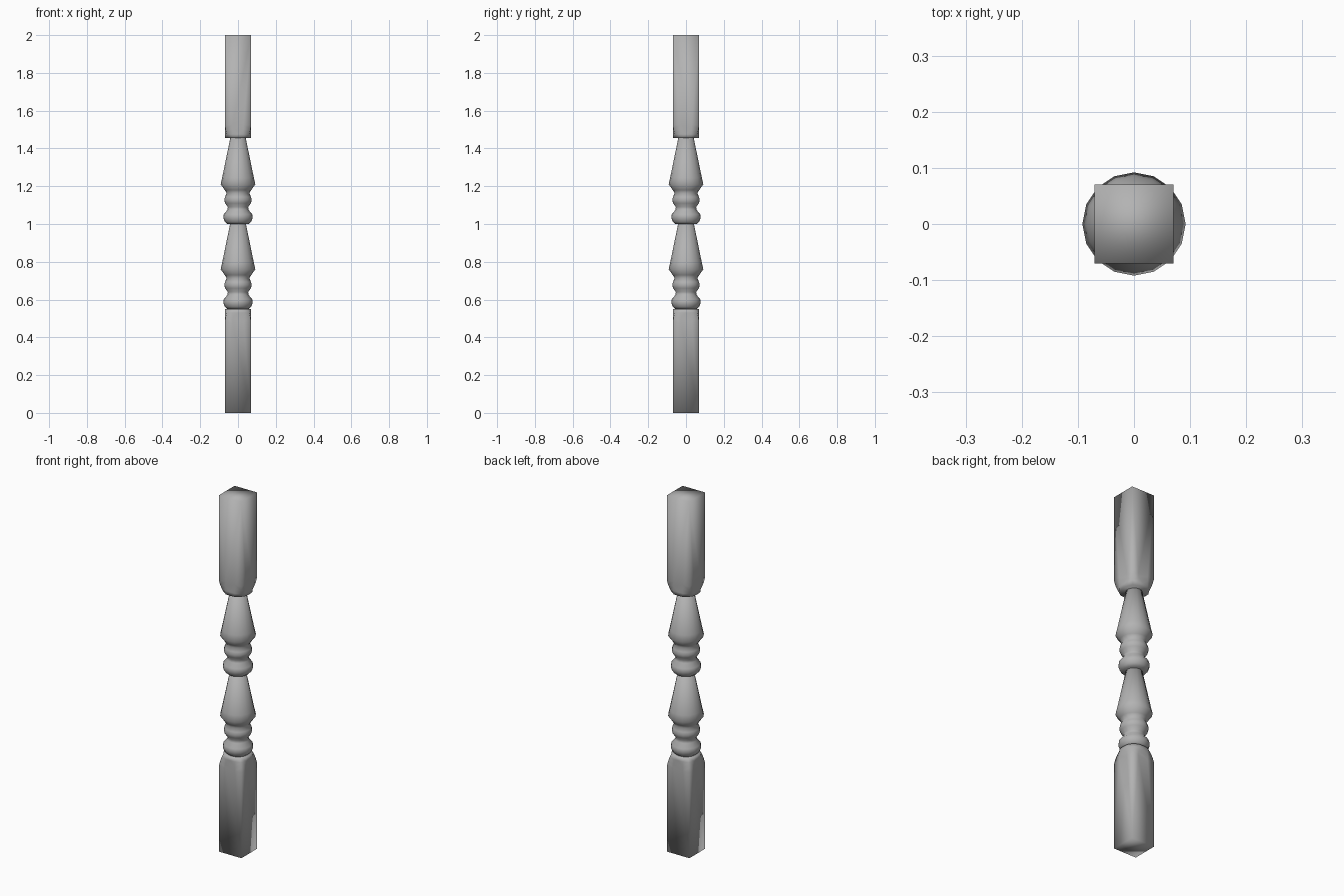
import bpy, bmesh
from math import sin, cos, pi

if "Cube" in bpy.data.objects:
    bpy.data.objects.remove(bpy.data.objects["Cube"])

HALF = 0.07  # half width of the square blocks

grey = bpy.data.materials.new("dark_grey")
grey.diffuse_color = (0.45, 0.45, 0.45, 1)
grey.use_nodes = True
grey.node_tree.nodes["Principled BSDF"].inputs["Base Color"].default_value = grey.diffuse_color


def loft(name, rows, segs, square=False):
    """Stack rings of (radius, z); square rings are clipped to the block width."""
    bm = bmesh.new()
    rings = []
    for r, z in rows:
        ring = []
        for i in range(segs):
            a = 2 * pi * i / segs
            c, s = cos(a), sin(a)
            rad = min(r, HALF / max(abs(c), abs(s))) if square else r
            ring.append(bm.verts.new((rad * c, rad * s, z)))
        rings.append(ring)
    for lo, hi in zip(rings, rings[1:]):
        for i in range(segs):
            j = (i + 1) % segs
            bm.faces.new((lo[i], lo[j], hi[j], hi[i]))
    bm.faces.new(rings[0])
    bm.faces.new(rings[-1])
    bmesh.ops.recalc_face_normals(bm, faces=bm.faces[:])
    if square:  # merge the flat sides so the soft shading spans whole faces
        bmesh.ops.dissolve_limit(bm, angle_limit=0.02, verts=bm.verts[:], edges=bm.edges[:])
        bmesh.ops.triangulate(bm, faces=bm.faces[:])
    for f in bm.faces:
        f.smooth = True
    mesh = bpy.data.meshes.new(name)
    bm.to_mesh(mesh)
    bm.free()
    mesh.materials.append(grey)
    ob = bpy.data.objects.new(name, mesh)
    bpy.context.collection.objects.link(ob)
    return ob


# square end blocks with corners rounded off towards the turned part
shoulder = [(0.1, 0.07), (0.093, 0.045), (0.084, 0.02), (0.074, 0.0)]
loft("lower_block", [(0.1, 0.0)] + [(r, 0.55 - d) for r, d in shoulder], 16, True)
loft("upper_block", [(r, 1.455 + d) for r, d in reversed(shoulder)] + [(0.1, 2.0)], 16, True)

# turned vase section: two beads, a flare and a long tapering neck
vase = [(0.058, 0.0), (0.07, 0.012), (0.078, 0.032), (0.075, 0.052),
        (0.056, 0.075), (0.054, 0.09), (0.068, 0.11), (0.073, 0.127),
        (0.069, 0.143), (0.06, 0.163), (0.07, 0.18), (0.092, 0.21),
        (0.084, 0.245), (0.04, 0.46)]
for name, base in (("lower_turning", 0.55), ("upper_turning", 1.0)):
    loft(name, [(r, base + z) for r, z in vase], 16)
